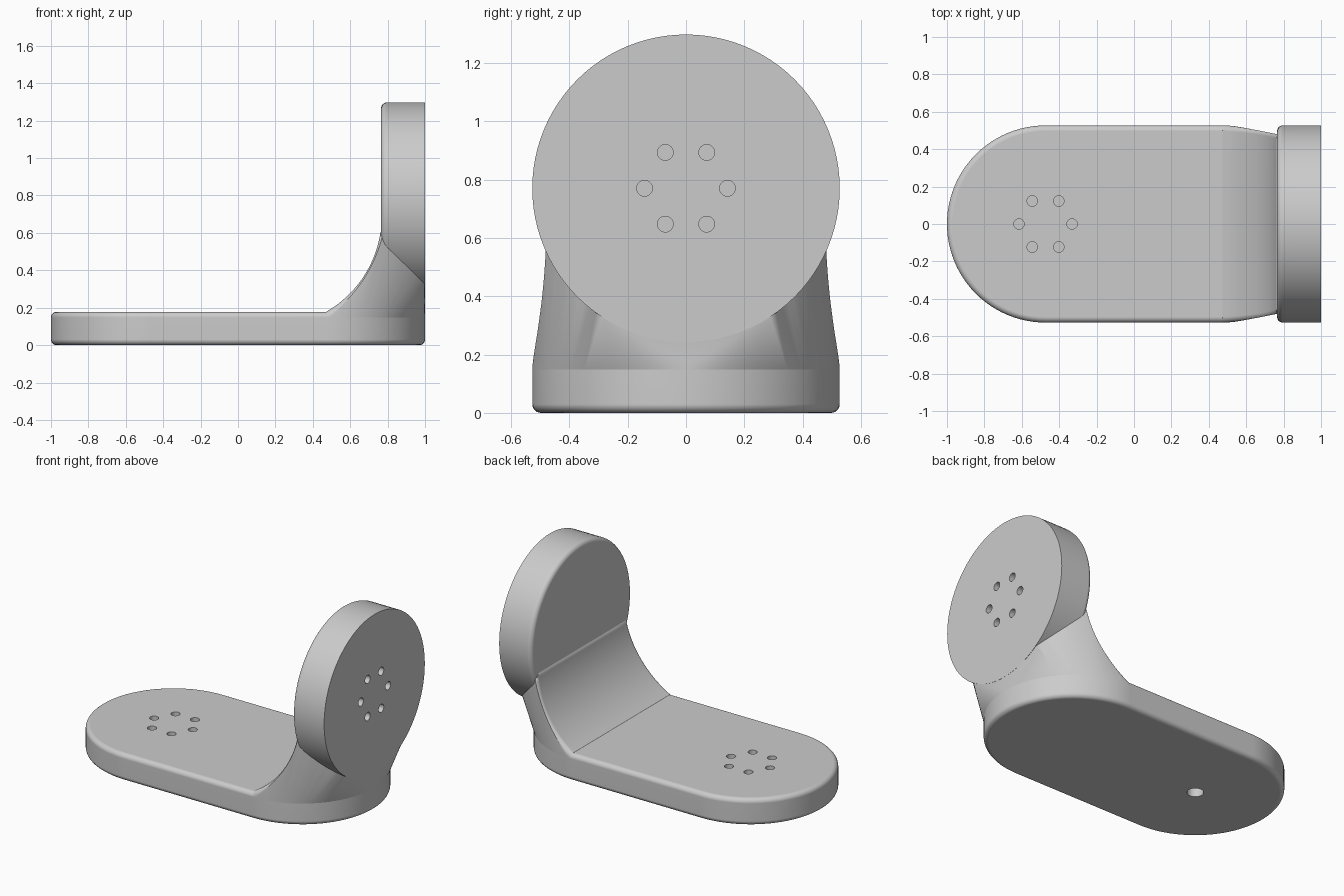
import bpy, bmesh
from math import sin, cos, pi, radians
from mathutils import Vector

if "Cube" in bpy.data.objects:
    bpy.data.objects.remove(bpy.data.objects["Cube"])

R = 0.527          # radius of the rounded ends and of the disc
END = 0.473        # centre of each rounded end of the base
TOP = 0.178        # base thickness
DISC_Z = 0.77      # disc centre height
FILLET = 0.03
ARC_X, ARC_Z, ARC_R = 0.178, 0.69, 0.59   # concave brace curve

grey = bpy.data.materials.new("light grey")
grey.use_nodes = True
grey.diffuse_color = (0.6, 0.6, 0.6, 1)
grey.node_tree.nodes["Principled BSDF"].inputs["Base Color"].default_value = (0.6, 0.6, 0.6, 1)


def finish(name, bm):
    bmesh.ops.remove_doubles(bm, verts=bm.verts, dist=1e-5)
    bmesh.ops.recalc_face_normals(bm, faces=bm.faces)
    mesh = bpy.data.meshes.new(name)
    bm.to_mesh(mesh)
    bm.free()
    ob = bpy.data.objects.new(name, mesh)
    bpy.context.collection.objects.link(ob)
    mesh.materials.append(grey)
    return ob


def loft(name, rings):
    """Closed solid through a list of equal-length rings."""
    bm = bmesh.new()
    rows = [[bm.verts.new(p) for p in ring] for ring in rings]
    n = len(rows[0])
    for a, b in zip(rows, rows[1:]):
        for i in range(n):
            j = (i + 1) % n
            bm.faces.new((a[i], a[j], b[j], b[i]))
    bm.faces.new(rows[0])
    bm.faces.new(rows[-1])
    return finish(name, bm)


def stadium(half, r, h, seg=48):
    right = [(half + r * cos(a), r * sin(a), h)
             for a in (pi * i / seg - pi / 2 for i in range(seg + 1))]
    left = [(-x, -y, h) for x, y, _ in right]
    if half == 0:
        return right[:-1] + left[:-1]
    return right + left


def fillet_steps(steps=6):
    """(inset, depth) pairs of a quarter-round edge."""
    for i in range(steps + 1):
        t = pi / 2 * i / steps
        yield FILLET * (1 - sin(t)), FILLET * (1 - cos(t))


def upright(ring):
    """Turn a flat ring to face along x at the disc centre."""
    return [(h, u, v + DISC_Z) for u, v, h in ring]


def cut(ob, cutter):
    cutter.hide_render = True
    mod = ob.modifiers.new("cut", "BOOLEAN")
    mod.operation, mod.solver, mod.object = "DIFFERENCE", "EXACT", cutter
    bpy.context.view_layer.objects.active = ob
    bpy.ops.object.modifier_apply(modifier=mod.name)
    bpy.data.objects.remove(cutter)


def smooth(ob):
    bpy.ops.object.select_all(action="DESELECT")
    ob.select_set(True)
    bpy.context.view_layer.objects.active = ob
    bpy.ops.object.shade_smooth_by_angle(angle=radians(30))
    mod = ob.modifiers.new("weighted normals", "WEIGHTED_NORMAL")
    mod.keep_sharp = True


def hole_pattern():
    for i in range(6):
        a = pi / 3 * i
        yield 0.142 * cos(a), 0.142 * sin(a)


def peg(u, v, r, low, high):
    return [[(x + u, y + v, h) for x, y, _ in stadium(0, r, 0, 12)] for h in (low, high)]


# Base plate with rounded edges
layers = [(i, d) for i, d in fillet_steps()]
layers += [(i, TOP - d) for i, d in reversed(layers)]
base = loft("base_plate", [stadium(END, R - i, h) for i, h in layers])
for u, v in hole_pattern():
    cut(base, loft("hole_cutter", peg(u - END, v, 0.028, 0.08, 0.3)))
cut(base, loft("socket_cutter", peg(-END, 0, 0.05, -0.1, 0.06)))

# Upright disc, rounded on its inner rim only
rings = [upright(stadium(0, R - i, 0.765 + d)) for i, d in fillet_steps()]
rings.append(upright(stadium(0, R, 1.0)))
disc = loft("upright_disc", rings)
for u, v in hole_pattern():
    cut(disc, loft("hole_cutter", [upright(r) for r in peg(u, v, 0.027, 0.9, 1.1)]))

# Brace: body spanning the rounded base end and the underside of the disc
points = []
for i in range(49):
    a = pi * i / 48 - pi / 2
    for z in (TOP - FILLET, TOP):
        points.append((END + R * cos(a), R * sin(a), z))
for i in range(49):
    a = radians(-156.5 + 133 * i / 48)
    y, z = (R - 0.002) * cos(a), DISC_Z + (R - 0.002) * sin(a)
    x = 0.765 + 0.235 * (0.56 - z) / 0.23
    points.append((min(x, 0.998), y, z))
points += [(0.8, 0.45, 0.66), (0.8, -0.45, 0.66)]
bm = bmesh.new()
verts = [bm.verts.new(p) for p in points]
hull = bmesh.ops.convex_hull(bm, input=verts)
loose = {g for g in hull["geom_interior"] + hull["geom_unused"]
         if isinstance(g, bmesh.types.BMVert)}
bmesh.ops.delete(bm, geom=list(loose), context="VERTS")
brace = finish("curved_brace", bm)

# Concave sweep that leaves rounded edges along the brace
sections = []
for k in range(53):
    a = radians(-110 + 2.5 * k)
    z = ARC_Z + ARC_R * sin(a)
    w = R - 0.042 * min(max((z - TOP) / 0.4, 0), 1)
    side = [(w - i, ARC_R + FILLET - d) for i, d in reversed(list(fillet_steps()))]
    side = [(w - FILLET * cos(t), ARC_R + FILLET * (1 - sin(t)))
            for t in (pi / 2 * j / 6 for j in range(6, -1, -1))]
    side = [(w - FILLET + FILLET * sin(t), ARC_R + FILLET * (1 - cos(t)))
            for t in (pi / 2 * j / 6 for j in range(7))]
    half = side + [(0.7, ARC_R + FILLET), (0.7, 0.1)]
    outline = half + [(-y, rho) for y, rho in reversed(half)]
    sections.append([(ARC_X + rho * cos(a), y, ARC_Z + rho * sin(a)) for y, rho in outline])
cut(brace, loft("brace_cutter", sections))

for part in (base, disc, brace):
    smooth(part)
